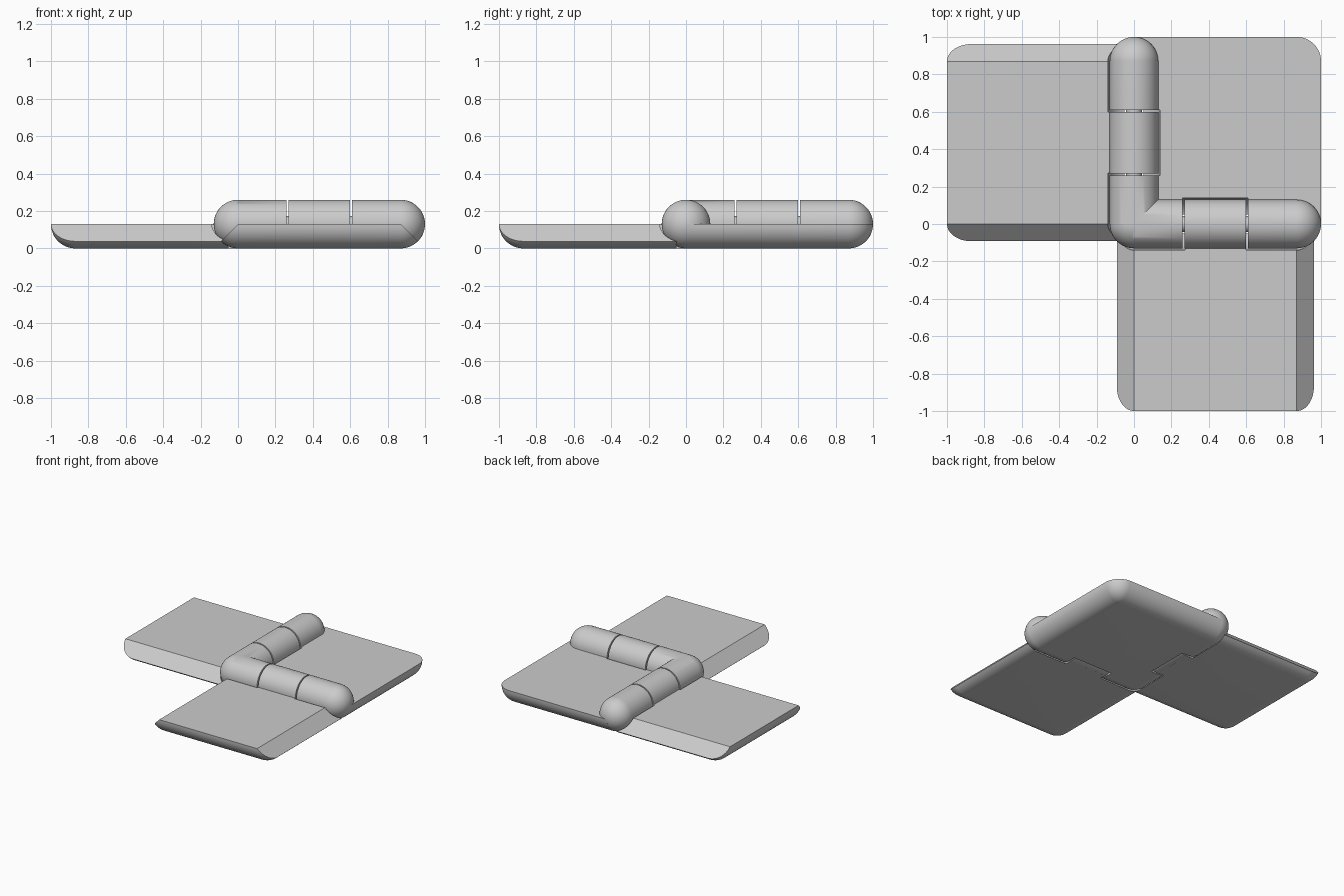
import bpy, bmesh, math
from mathutils import Vector

if "Cube" in bpy.data.objects:
    bpy.data.objects.remove(bpy.data.objects["Cube"])

R, CLEAR, L, SEG = 0.13, 0.14, 0.87, 48   # barrel radius, clearance radius, axis length, sides
G0, G1, GAP = 0.265, 0.605, 0.005         # gap positions along each hinge, half gap width
Z = R


def swap(p):
    return Vector((p[1], p[0], p[2]))


def ball(x, y, r=R):
    """Points of a ball centred on the hinge plane."""
    pts = []
    for j in range(SEG // 2 + 1):
        t = math.pi * j / (SEG // 2)
        n = 1 if j in (0, SEG // 2) else SEG
        for i in range(n):
            a = 2 * math.pi * i / SEG
            pts.append(Vector((x + r * math.sin(t) * math.cos(a),
                               y + r * math.sin(t) * math.sin(a), Z + r * math.cos(t))))
    return pts


def disc(x, r=R):
    """Points of a circle across the x hinge axis."""
    return [Vector((x, r * math.cos(2 * math.pi * i / SEG), Z + r * math.sin(2 * math.pi * i / SEG)))
            for i in range(SEG)]


def hull(name, pts, cuts=(), flip=False):
    """Convex body around pts, trimmed by (point, outward normal) planes."""
    bm = bmesh.new()
    for p in pts:
        bm.verts.new(swap(p) if flip else p)
    res = bmesh.ops.convex_hull(bm, input=bm.verts[:])
    junk = {v for v in res["geom_interior"] + res["geom_unused"] if isinstance(v, bmesh.types.BMVert)}
    bmesh.ops.delete(bm, geom=list(junk), context='VERTS')
    bmesh.ops.dissolve_limit(bm, angle_limit=0.002, verts=bm.verts[:], edges=bm.edges[:])
    for co, no in cuts:
        if flip:
            co, no = swap(co), swap(no)
        bmesh.ops.bisect_plane(bm, geom=bm.verts[:] + bm.edges[:] + bm.faces[:], dist=1e-6,
                               plane_co=co, plane_no=no, clear_outer=True)
        bmesh.ops.holes_fill(bm, edges=[e for e in bm.edges if e.is_boundary], sides=0)
    bmesh.ops.recalc_face_normals(bm, faces=bm.faces[:])
    me = bpy.data.meshes.new(name)
    bm.to_mesh(me)
    bm.free()
    ob = bpy.data.objects.new(name, me)
    bpy.context.collection.objects.link(ob)
    return ob


def boolean(target, tool, op):
    mod = target.modifiers.new("bool", 'BOOLEAN')
    mod.operation, mod.solver, mod.object = op, 'EXACT', tool
    bpy.context.view_layer.objects.active = target
    bpy.ops.object.modifier_apply(modifier=mod.name)
    bpy.data.objects.remove(tool)


def smooth(ob):
    bpy.ops.object.select_all(action='DESELECT')
    ob.select_set(True)
    bpy.context.view_layer.objects.active = ob
    bpy.ops.object.shade_smooth_by_angle(angle=math.radians(30))


TOP = ((0, 0, Z), (0, 0, 1))

# Centre plate with rounded outer edges and the outer knuckles of both hinges
centre = hull("centre_plate", ball(0, 0) + ball(L, 0) + ball(0, L) + ball(L, L),
              [TOP, ((0, 0.003, 0), (0, -1, 0)), ((0.003, 0, 0), (-1, 0, 0))])
for flip in (False, True):
    boolean(centre, hull("barrel", ball(0, 0) + ball(L, 0), flip=flip), 'UNION')
for flip in (False, True):
    boolean(centre, hull("slot", disc(G0 - GAP, CLEAR) + disc(G1 + GAP, CLEAR), flip=flip), 'DIFFERENCE')
smooth(centre)

# Folding plates: mitred sides, rounded outer edge, middle knuckle
for name, flip in (("front_plate", False), ("left_plate", True)):
    plate = hull(name, ball(0, 0) + ball(L, 0) + ball(0, -L) + ball(L, -L),
                 [TOP, ((0, -0.003, 0), (0, 1, 0)),
                  ((0, 0, Z), (-1, 0, 1)), ((L, 0, Z), (1, 0, 1))], flip)
    boolean(plate, hull("cut_a", ball(0, 0, CLEAR) + disc(G0 + GAP + 0.002, CLEAR), flip=flip), 'DIFFERENCE')
    boolean(plate, hull("cut_b", ball(L, 0, CLEAR) + disc(G1 - GAP - 0.002, CLEAR), flip=flip), 'DIFFERENCE')
    boolean(plate, hull("knuckle", disc(G0 + GAP) + disc(G1 - GAP), flip=flip), 'UNION')
    smooth(plate)
    # Pins bridging the gaps between knuckles
    for i, g in enumerate((G0, G1)):
        smooth(hull(f"{name}_pin_{i + 1}", disc(g - 0.012, 0.042) + disc(g + 0.012, 0.042), flip=flip))
